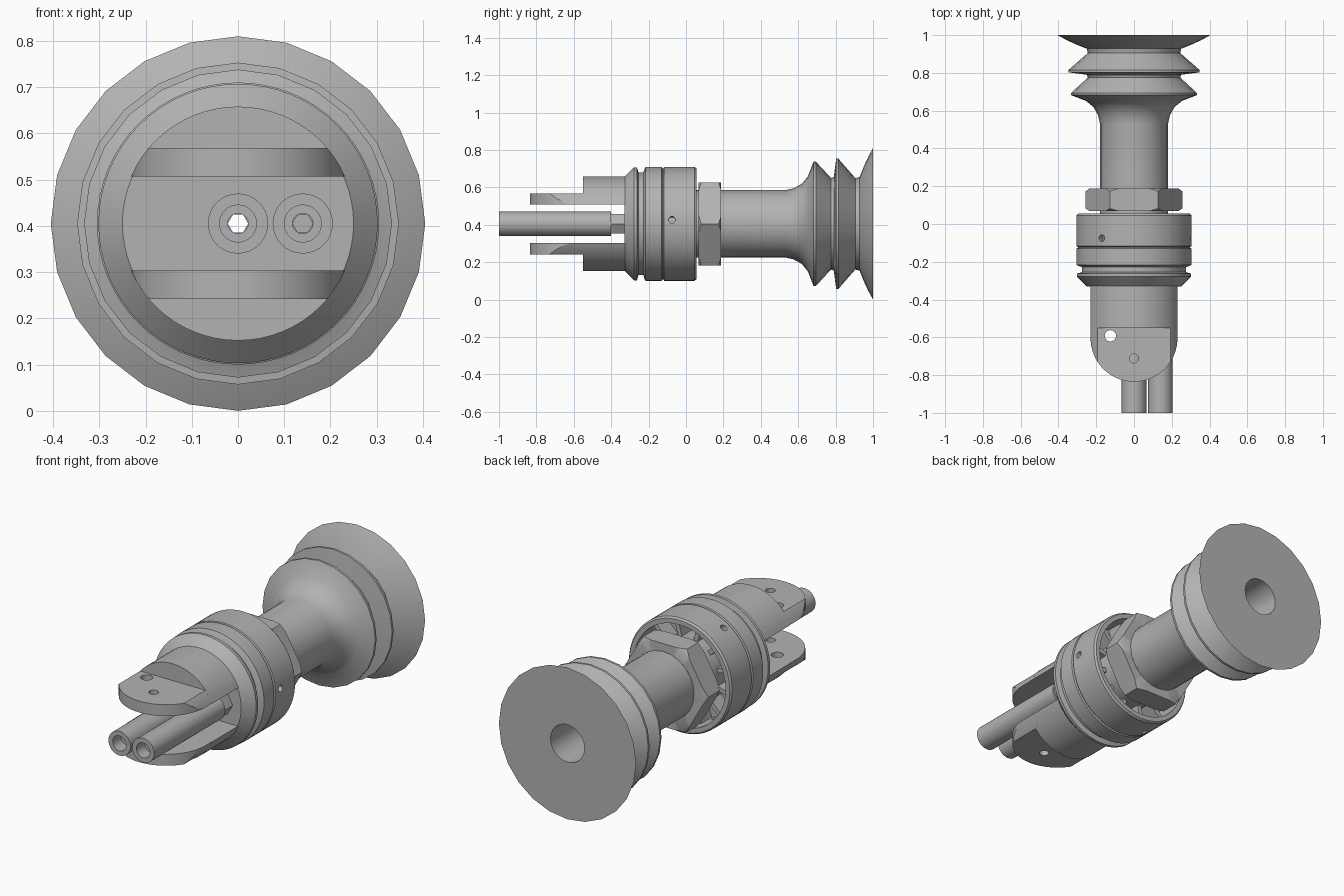
import bpy, bmesh
from math import sin, cos, pi, radians, acos, sqrt
from mathutils import Vector

cube = bpy.data.objects.get("Cube")
if cube:
    bpy.data.objects.remove(cube, do_unlink=True)

AXIS = 0.405      # height of the long axis
BODY_R = 0.253
SLOT = 0.102      # half height of the fork slot
TAB = 0.163       # outer height of the fork tabs

grey = bpy.data.materials.new("Mid grey")
grey.use_nodes = True
grey.diffuse_color = (0.45, 0.45, 0.45, 1)
grey.node_tree.nodes["Principled BSDF"].inputs["Base Color"].default_value = grey.diffuse_color


def finish(name, bm, angle=35):
    bmesh.ops.recalc_face_normals(bm, faces=bm.faces)
    mesh = bpy.data.meshes.new(name)
    bm.to_mesh(mesh)
    bm.free()
    ob = bpy.data.objects.new(name, mesh)
    mesh.materials.append(grey)
    bpy.context.collection.objects.link(ob)
    smooth(ob, angle)
    return ob


def smooth(ob, angle=35):
    bpy.ops.object.select_all(action='DESELECT')
    ob.select_set(True)
    bpy.context.view_layer.objects.active = ob
    bpy.ops.object.shade_smooth_by_angle(angle=radians(angle))


def lathe(name, profile, segs=48, x=0, angle=35):
    """Turn a closed (radius, y) profile about the long axis."""
    bm = bmesh.new()
    rings = []
    for i in range(segs):
        a = 2 * pi * i / segs
        rings.append([bm.verts.new((x + r * cos(a), y, AXIS + r * sin(a))) for r, y in profile])
    n = len(profile)
    for i in range(segs):
        p, q = rings[i], rings[(i + 1) % segs]
        for j in range(n):
            k = (j + 1) % n
            bm.faces.new((p[j], p[k], q[k], q[j]))
    return finish(name, bm, angle)


def tube(name, outer, inner, y0, y1, x=0, segs=32):
    return lathe(name, [(outer, y0), (outer, y1), (inner, y1), (inner, y0)], segs, x)


def prism(name, points, depth):
    """Extrude a polygon along a depth vector."""
    bm = bmesh.new()
    face = bm.faces.new([bm.verts.new(p) for p in points])
    new = bmesh.ops.extrude_face_region(bm, geom=[face])["geom"]
    bmesh.ops.translate(bm, vec=depth, verts=[v for v in new if isinstance(v, bmesh.types.BMVert)])
    return finish(name, bm)


def rod(name, centre, direction, radius, length, segs=24):
    """Solid cylinder about its centre."""
    bm = bmesh.new()
    bmesh.ops.create_cone(bm, cap_ends=True, segments=segs, radius1=radius, radius2=radius, depth=length)
    turn = Vector(direction).to_track_quat('Z', 'Y').to_matrix()
    bmesh.ops.rotate(bm, matrix=turn, verts=bm.verts)
    bmesh.ops.translate(bm, vec=centre, verts=bm.verts)
    return finish(name, bm)


def cut(ob, cutter, operation='DIFFERENCE'):
    mod = ob.modifiers.new("cut", 'BOOLEAN')
    mod.operation, mod.solver, mod.object = operation, 'EXACT', cutter
    bpy.ops.object.select_all(action='DESELECT')
    ob.select_set(True)
    bpy.context.view_layer.objects.active = ob
    bpy.ops.object.modifier_apply(modifier=mod.name)
    bpy.data.objects.remove(cutter, do_unlink=True)
    smooth(ob)


# Bellows suction cup with its central bore
lathe("suction_cup", [
    (0.18, 0.18), (0.18, 0.53), (0.19, 0.575), (0.215, 0.62), (0.255, 0.652), (0.333, 0.682),
    (0.333, 0.694), (0.245, 0.775), (0.25, 0.79), (0.348, 0.803), (0.348, 0.815),
    (0.245, 0.905), (0.25, 0.928), (0.31, 0.952), (0.36, 0.975), (0.405, 1.0),
    (0.1, 1.0), (0.1, 0.25), (0.022, 0.25), (0.022, 0.18)], 24, angle=30)
tube("stem", 0.18, 0.022, -0.11, 0.19, segs=48)

# Hexagonal nut with turned-down corners
nut = prism("hex_nut", [(0.256 * cos(i * pi / 3), 0.068, AXIS + 0.256 * sin(i * pi / 3))
                        for i in range(6)], (0, 0.12, 0))
cut(nut, lathe("nut_chamfer", [(0.235, 0.068), (0.257, 0.083), (0.257, 0.173), (0.235, 0.188),
                               (0.1, 0.188), (0.1, 0.068)], 48), 'INTERSECT')

# Collar body: front chamfer, seal groove, two rings and a rear recess
collar = lathe("collar", [
    (0.25, -0.33), (0.302, -0.278), (0.302, -0.262), (0.275, -0.255), (0.275, -0.228),
    (0.298, -0.22), (0.305, -0.216), (0.305, -0.13), (0.297, -0.126), (0.297, -0.121),
    (0.305, -0.117), (0.305, 0.045), (0.297, 0.055), (0.272, 0.055), (0.272, -0.1),
    (0.022, -0.1), (0.022, -0.33)], 64)
for i in range(3):
    a = radians(4 + 120 * i)
    d = Vector((cos(a), 0, sin(a)))
    cut(collar, rod("hole_cutter", d * 0.3 + Vector((0, -0.075, AXIS)), d, 0.018, 0.1, 16))

# Ribs inside the rear recess
for i in range(12):
    a = 2 * pi * (i + 0.5) / 12
    d = Vector((cos(a), 0, sin(a)))
    side = Vector((-sin(a), 0, cos(a))) * 0.012
    base = Vector((0, -0.105, AXIS))
    prism("recess_rib", [base + d * 0.17 - side, base + d * 0.274 - side,
                         base + d * 0.274 + side, base + d * 0.17 + side], (0, 0.09, 0))

# Fork: a round-backed block and a rounded, drilled tab above and below the slot
start = acos(sqrt(BODY_R ** 2 - SLOT ** 2) / BODY_R)
for label, s in (("upper", 1), ("lower", -1)):
    arc = [start + (pi - 2 * start) * i / 24 for i in range(25)]
    prism(label + "_fork_block", [(BODY_R * cos(a), -0.55, AXIS + s * BODY_R * sin(a)) for a in arc],
          (0, 0.23, 0))
    outline = [(0.23, -0.53), (-0.23, -0.53)]
    outline += [(-0.23 * cos(pi * i / 32), -0.605 - 0.23 * sin(pi * i / 32)) for i in range(33)]
    tab = prism(label + "_fork_tab", [(x, y, AXIS + s * SLOT) for x, y in outline],
                (0, 0, s * (TAB - SLOT)))
    cut(tab, rod("round_cutter", (0, -0.7, AXIS), (0, 1, 0), BODY_R, 0.6, 48), 'INTERSECT')
    for x, y, r in ((-0.125, -0.592, 0.03), (0, -0.712, 0.024)):
        cut(tab, rod("pin_cutter", (x, y, AXIS + s * 0.13), (0, 0, 1), r, 0.15))

# Two air hoses pushed onto hexagonal fittings
for label, x in (("centre", 0), ("side", 0.14)):
    tube(label + "_hose", 0.065, 0.04, -1.0, -0.4, x)
    tube(label + "_nozzle", 0.041, 0.022, -0.93, -0.32, x, 24)
    tube(label + "_fitting", 0.06, 0.022, -0.41, -0.32, x, 6)
